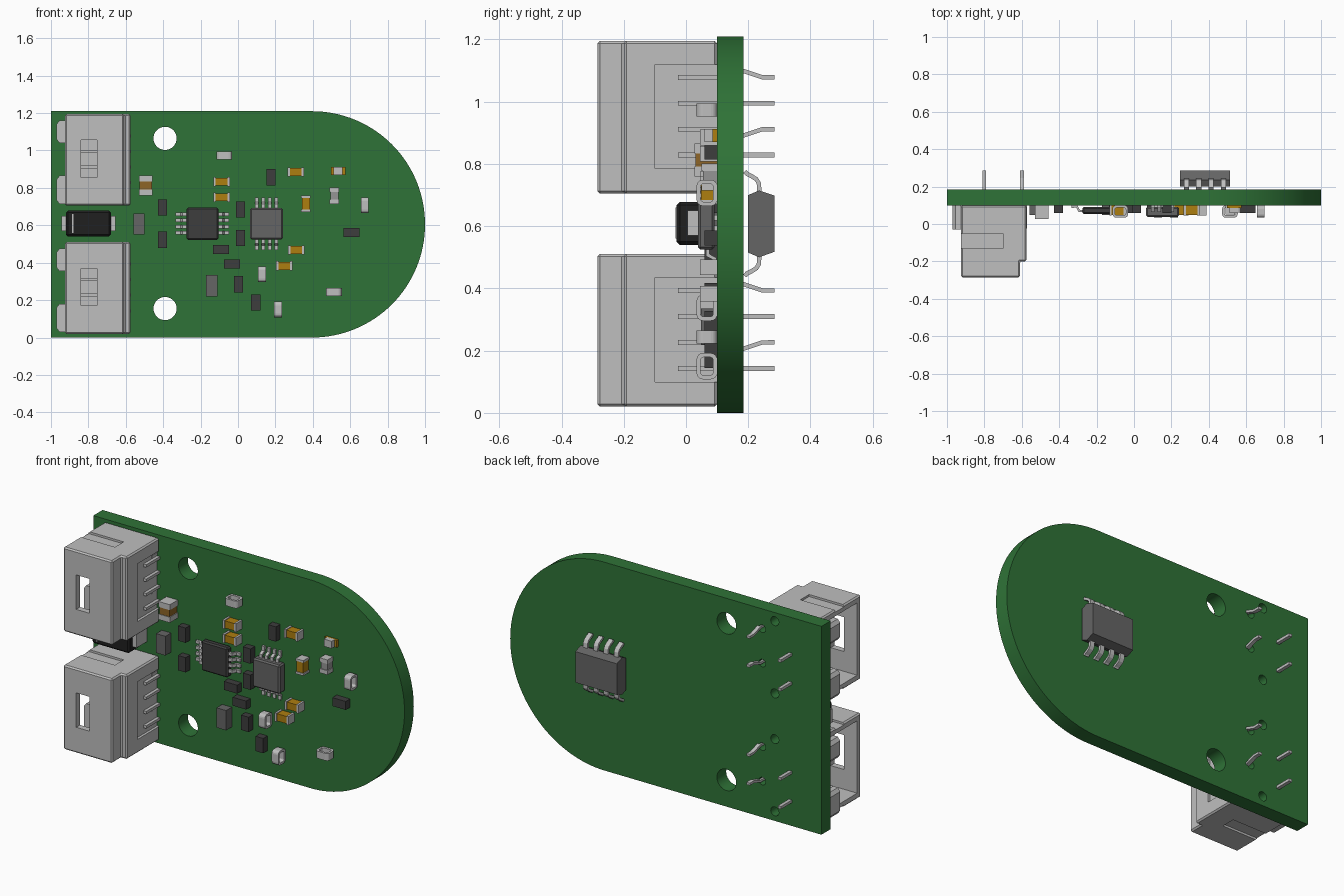
import bpy, bmesh
from math import sin, cos, pi
from mathutils import Vector

if "Cube" in bpy.data.objects:
    bpy.data.objects.remove(bpy.data.objects["Cube"])


def material(name, r, g, b):
    m = bpy.data.materials.new(name)
    m.use_nodes = True
    m.diffuse_color = (r, g, b, 1)
    m.node_tree.nodes["Principled BSDF"].inputs["Base Color"].default_value = (r, g, b, 1)
    return m


GREEN = material("board green", .028, .17, .038)
LIGHT = material("light grey", .52, .52, .52)
DARK = material("dark grey", .048, .048, .048)
GREY = material("mid grey", .13, .13, .13)
SILVER = material("dull silver", .3, .3, .3)
BLACK = material("black", .014, .014, .014)
GOLD = material("gold", .42, .21, .005)
BROWN = material("brown", .27, .13, .02)

FRONT, BACK = .10, .185   # faces of the board


def prism(name, pts, axis, lo, hi, mat):
    """Extrude a 2D outline along an axis; the outline uses the other two axes in order."""
    bm = bmesh.new()

    def place(p, d):
        c = list(p)
        c.insert("xyz".index(axis), d)
        return bm.verts.new(c)
    a = [place(p, lo) for p in pts]
    b = [place(p, hi) for p in pts]
    n = len(pts)
    bm.faces.new(a)
    bm.faces.new(b[::-1])
    for i in range(n):
        j = (i + 1) % n
        bm.faces.new((a[i], b[i], b[j], a[j]))
    bmesh.ops.recalc_face_normals(bm, faces=bm.faces)
    me = bpy.data.meshes.new(name)
    bm.to_mesh(me)
    bm.free()
    me.materials.append(mat)
    ob = bpy.data.objects.new(name, me)
    bpy.context.collection.objects.link(ob)
    return ob


def box(name, x, y, z, mat):
    return prism(name, [(x[0], z[0]), (x[1], z[0]), (x[1], z[1]), (x[0], z[1])], "y", y[0], y[1], mat)


def disc(x, z, r, n=32):
    return [(x + r * cos(2 * pi * i / n), z + r * sin(2 * pi * i / n)) for i in range(n)]


def rounded(x, y, r):
    """Rounded rectangle outline."""
    pts = []
    for q, (cx, cy) in enumerate([(x[1] - r, y[1] - r), (x[0] + r, y[1] - r),
                                  (x[0] + r, y[0] + r), (x[1] - r, y[0] + r)]):
        for i in range(5):
            t = (q + i / 4) * pi / 2
            pts.append((cx + r * cos(t), cy + r * sin(t)))
    return pts


def strip(name, path, t, axis, lo, hi, mat):
    """Bent flat strip of thickness t following a 2D path."""
    path = [Vector(p) for p in path]
    left, right = [], []
    for i, p in enumerate(path):
        d = (path[min(i + 1, len(path) - 1)] - path[max(i - 1, 0)]).normalized()
        n = Vector((-d.y, d.x)) * t / 2
        left.append(tuple(p + n))
        right.append(tuple(p - n))
    return prism(name, left + right[::-1], axis, lo, hi, mat)


def apply_modifier(ob, kind, **settings):
    mod = ob.modifiers.new(kind.title(), kind)
    for k, v in settings.items():
        setattr(mod, k, v)
    bpy.context.view_layer.objects.active = ob
    bpy.ops.object.modifier_apply(modifier=mod.name)


def cut(ob, cutters):
    for c in cutters:
        apply_modifier(ob, "BOOLEAN", operation="DIFFERENCE", solver="EXACT", object=c)
        bpy.data.objects.remove(c)


# Board with a rounded end, mounting holes and peg holes
R = .605
arc = [(.395 + R * cos(t), R + R * sin(t)) for t in (pi * (i / 64 - .5) for i in range(65))]
board = prism("board", [(-1, 0)] + arc + [(-1, 2 * R)], "y", FRONT, BACK, GREEN)
holes = [(-.39, z, .062) for z in (.155, 1.065)]
for base in (.02, .705):
    holes += [(-.7, base + d, .026) for d in (.035, .455)]
    holes += [(-.62, base + d, .022) for d in (.19, .39)]
cut(board, [prism("hole", disc(x, z, r), "y", 0, .3, GREEN) for x, z, r in holes])
bpy.ops.object.select_all(action="DESELECT")
board.select_set(True)
bpy.context.view_layer.objects.active = board
bpy.ops.object.shade_smooth_by_angle()


def connector(b, tag):
    """Side-entry socket whose lowest edge is at height b."""
    top = b + .49
    plan = [(-.925, -.285), (-.61, -.285), (-.61, -.2), (-.575, -.2), (-.575, FRONT), (-.925, FRONT)]
    body = prism(tag + "_connector_body", plan, "z", b, top, LIGHT)
    apply_modifier(body, "BEVEL", width=.008, segments=1)
    cutters = [box("cavity", (-1.1, -.66), (-.25, .06), (b + .035, top - .035), LIGHT),
               box("window", (-.84, -.755), (-.4, -.2), (b + .15, b + .35), LIGHT),
               box("side_recess", (-.59, -.5), (-.1, .2), (b + .08, b + .415), LIGHT)]
    for z in (b, top):
        cutters.append(box("groove", (-1, -.7), (-.13, -.05), (z - .012, z + .012), LIGHT))
    cut(body, cutters)
    # Mounting lugs and guide ledges around the open side
    for lo, hi in ((b + .01, b + .16), (b + .335, b + .455)):
        prism(tag + "_connector_lug", [(-.925, lo), (-.925, hi), (-.955, hi), (-.97, hi - .02),
              (-.97, lo + .02), (-.955, lo)], "y", -.03, FRONT, LIGHT)
    for z in (b + .075, b + .4):
        box(tag + "_connector_ledge", (-.92, -.66), (-.03, .06), (z, z + .02), LIGHT)
    # Contacts and pins, with the inner row bent
    for i in range(4):
        z = b + .123 + .0835 * i
        w = (z - .008, z + .008)
        box(tag + "_contact", (-.9, -.6), (-.025, -.005), w, LIGHT)
        box(tag + "_contact_strip", (-.6, -.572), (-.025, FRONT), w, LIGHT)
        if i % 2:
            s = -.02 if i == 1 else .02
            strip(tag + "_bent_pin", [(.05, z + s), (BACK, z + s), (.245, z), (.285, z)],
                  .014, "x", -.61, -.588, LIGHT)
        else:
            box(tag + "_straight_pin", (-.81, -.79), (-.02, .285), w, LIGHT)


connector(.02, "lower")
connector(.705, "upper")

# Diode between the connectors
diode = box("diode_body", (-.92, -.68), (-.03, .085), (.54, .678), BLACK)
apply_modifier(diode, "BEVEL", width=.01, segments=1)
box("diode_stripe", (-.888, -.88), (-.033, -.028), (.56, .66), LIGHT)
for x in ((-.945, -.915), (-.685, -.655)):
    box("diode_terminal", x, (.005, FRONT), (.57, .65), LIGHT)


def chip(name, x, z, top, mat, legs, along):
    """Small front chip; legs leave along x or z at the listed positions."""
    body = box(name + "_body", x, (top, .092), z, mat)
    apply_modifier(body, "BEVEL", width=.008, segments=1)
    span = x if along == "x" else z
    for edge, s in ((span[0], -1), (span[1], 1)):
        path = [(edge - .01 * s, .07), (edge + .018 * s, .07), (edge + .03 * s, .093), (edge + .058 * s, .093)]
        if along == "z":
            path = [(v, u) for u, v in path]
        for p in legs:
            strip(name + "_leg", path, .013, "z" if along == "x" else "x", p - .009, p + .009, LIGHT)


chip("dark_chip", (-.275, -.105), (.522, .695), .053, DARK, [.56, .593, .627, .66], "x")
chip("grey_chip", (.065, .24), (.525, .692), .038, GREY, [.10, .135, .17, .205], "z")

# Back chip with curved legs
prism("back_chip_body", [(.2, .515), (.235, .5), (.285, .518), (.285, .698), (.235, .715), (.2, .7)],
      "x", .245, .512, GREY)
for i in range(4):
    x = .28 + .066 * i
    for s in (-1, 1):
        half = [(.189, .168), (.196, .16), (.212, .152), (.226, .143), (.234, .13), (.236, .1)]
        strip("back_chip_leg", [(y, .608 + s * d) for y, d in half], .014, "x", x - .014, x + .014, LIGHT)


def capacitor(name, x, z, top, mat, end):
    """Coloured block with a metal terminal at each end of its longer side."""
    wide = x[1] - x[0] > z[1] - z[0]
    lo, hi = x if wide else z
    e = .004
    mid = (lo + end, hi - end)
    if wide:
        box(name + "_body", mid, (top + e, FRONT), (z[0] + e, z[1] - e), mat)
    else:
        box(name + "_body", (x[0] + e, x[1] - e), (top + e, FRONT), mid, mat)
    for part in ((lo, lo + end), (hi - end, hi)):
        box(name + "_terminal", part if wide else x, (top, FRONT), z if wide else part, LIGHT)


def around(cx, cz, wide, length, width):
    w, h = (length, width) if wide else (width, length)
    return (cx - w / 2, cx + w / 2), (cz - h / 2, cz + h / 2)


for cx, cz, wide in ((-.088, .833, 1), (-.088, .75, 1), (.308, .885, 1), (.363, .715, 0),
                     (.312, .468, 1), (.248, .383, 1)):
    capacitor("gold_capacitor", *around(cx, cz, wide, .088, .05), .045, GOLD, .013)
capacitor("large_capacitor", (-.53, -.457), (.76, .865), .027, BROWN, .032)
capacitor("silver_capacitor", (.49, .54), (.715, .802), .05, SILVER, .024)

# Resistors
for cx, cz, wide in ((-.403, .695, 0), (-.403, .523, 0), (.177, .857, 0), (.014, .685, 0), (.014, .533, 0),
                     (-.09, .47, 1), (-.033, .393, 1), (.002, .285, 0), (.095, .187, 0), (.607, .562, 1)):
    x, z = around(cx, cz, wide, .086, .049)
    box("resistor", x, (.06, FRONT), z, DARK)
for x, z in (((-.56, -.5), (.55, .662)), ((-.172, -.11), (.22, .335))):
    box("grey_block", x, (.048, FRONT), z, GREY)

# Hollow metal loops
for cx, cz, wide in ((-.073, .973, 1), (.678, .707, 0), (.513, .244, 1), (.214, .15, 0), (.128, .338, 0)):
    mid, across, axis = (cx, cz, "z") if wide else (cz, cx, "x")
    rings = []
    for gap, w in ((0, .021), (.013, .05)):
        u, v = (mid - .042 + gap, mid + .042 - gap), (.034 + gap, FRONT - gap)
        r = .02 - gap * .8
        pts = rounded(u, v, r)
        if not wide:
            pts = [(q, p) for p, q in pts]
        rings.append(prism("metal_loop", pts, axis, across - w, across + w, LIGHT))
    cut(rings[0], rings[1:])

# Small light on a gold base
box("lamp_base", (.497, .575), (.085, FRONT), (.87, .912), GOLD)
box("lamp_body", (.51, .56), (.06, .09), (.87, .912), LIGHT)
